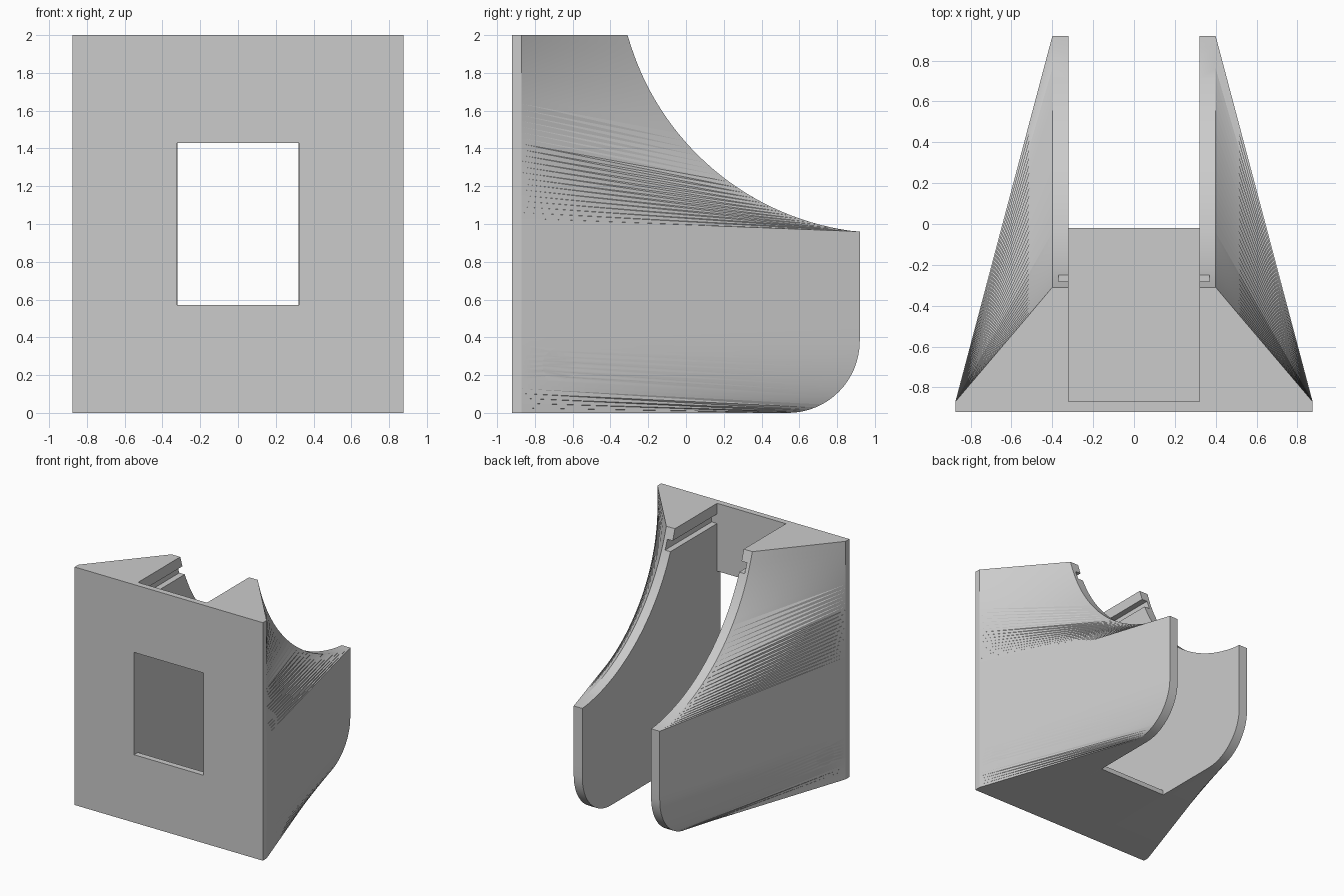
import bpy, bmesh, math

cube = bpy.data.objects.get("Cube")
if cube:
    bpy.data.objects.remove(cube, do_unlink=True)

# One plain grey material
grey = bpy.data.materials.new("light grey plastic")
grey.use_nodes = True
GREY = (0.6, 0.6, 0.6, 1)
grey.diffuse_color = GREY
grey.node_tree.nodes["Principled BSDF"].inputs["Base Color"].default_value = GREY

FRONT, PLATE_BACK = -0.92, -0.87      # front plate faces
HALF_W, OUTER, INNER = 0.875, 0.40, 0.32


def finish(name, bm):
    bmesh.ops.recalc_face_normals(bm, faces=bm.faces)
    mesh = bpy.data.meshes.new(name)
    bm.to_mesh(mesh)
    bm.free()
    mesh.materials.append(grey)
    ob = bpy.data.objects.new(name, mesh)
    bpy.context.collection.objects.link(ob)
    return ob


def box(name, x0, x1, y0, y1, z0, z1):
    bm = bmesh.new()
    bmesh.ops.create_cube(bm, size=1)
    for v in bm.verts:
        v.co = ((x0 + x1) / 2 + v.co.x * (x1 - x0),
                (y0 + y1) / 2 + v.co.y * (y1 - y0),
                (z0 + z1) / 2 + v.co.z * (z1 - z0))
    return finish(name, bm)


def activate(ob):
    bpy.ops.object.select_all(action='DESELECT')
    ob.select_set(True)
    bpy.context.view_layer.objects.active = ob


def cut(ob, cutter):
    activate(ob)
    mod = ob.modifiers.new("cut", 'BOOLEAN')
    mod.operation, mod.solver, mod.object = 'DIFFERENCE', 'EXACT', cutter
    bpy.ops.object.modifier_apply(modifier=mod.name)
    bpy.data.objects.remove(cutter, do_unlink=True)


def arc(cy, cz, r, a0, a1, n):
    return [(cy + r * math.cos(a0 + (a1 - a0) * i / n),
             cz + r * math.sin(a0 + (a1 - a0) * i / n)) for i in range(n + 1)]


# Rear profile of a side wall (y, z), each point paired with a height on the front edge
scoop = arc(1.07, 2.38, 1.43, math.atan2(-0.38, -1.38), math.atan2(-1.42, -0.15), 32)
scoop[0], scoop[-1] = (-0.31, 2.0), (0.92, 0.96)
corner = arc(0.54, 0.38, 0.38, 0, -math.pi / 2, 16)
rails = [(y, z, 2 - 0.97 * i / 32) for i, (y, z) in enumerate(scoop)]
rails += [(0.92, 0.96 - 0.58 * i / 6, 1.03 - 0.62 * i / 6) for i in range(1, 6)]
rails += [(y, max(z, 0), 0.41 * (1 - i / 16)) for i, (y, z) in enumerate(corner)]

# Flared side wall: four-cornered sections lofted from top to bottom
bm = bmesh.new()
rings = [[bm.verts.new(p) for p in ((HALF_W, PLATE_BACK, h), (OUTER, y, z),
                                    (INNER, y, z), (INNER, PLATE_BACK, h))]
         for y, z, h in rails]
for a, b in zip(rings, rings[1:]):
    for i in range(4):
        j = (i + 1) % 4
        bm.faces.new((a[i], a[j], b[j], b[i]))
bm.faces.new(rings[0])
bm.faces.new(rings[-1])
bmesh.ops.triangulate(bm, faces=bm.faces)
side = finish("side_walls", bm)

# Lid groove along the inner face
cut(side, box("groove_cutter", 0.2, 0.37, PLATE_BACK, 0.2, 1.83, 1.91))

# Cross hole near the bottom front
bm = bmesh.new()
bmesh.ops.create_cone(bm, cap_ends=True, segments=48, radius1=0.085, radius2=0.085, depth=1.4)
for v in bm.verts:
    x, y, z = v.co
    v.co = (0.7 + z, -0.675 + x, 0.255 + y)
cut(side, finish("hole_cutter", bm))

# Mirror to the other side
activate(side)
mirror = side.modifiers.new("mirror", 'MIRROR')
bpy.ops.object.modifier_apply(modifier=mirror.name)
bpy.ops.object.shade_smooth_by_angle(angle=math.radians(25))

# Front plate with a window
plate = box("front_plate", -HALF_W, HALF_W, FRONT, PLATE_BACK, 0, 2)
cut(plate, box("window_cutter", -0.322, 0.322, -1.2, -0.6, 0.57, 1.43))

# Short floor between the walls
box("floor", -INNER, INNER, PLATE_BACK, -0.02, 0, 0.04)
